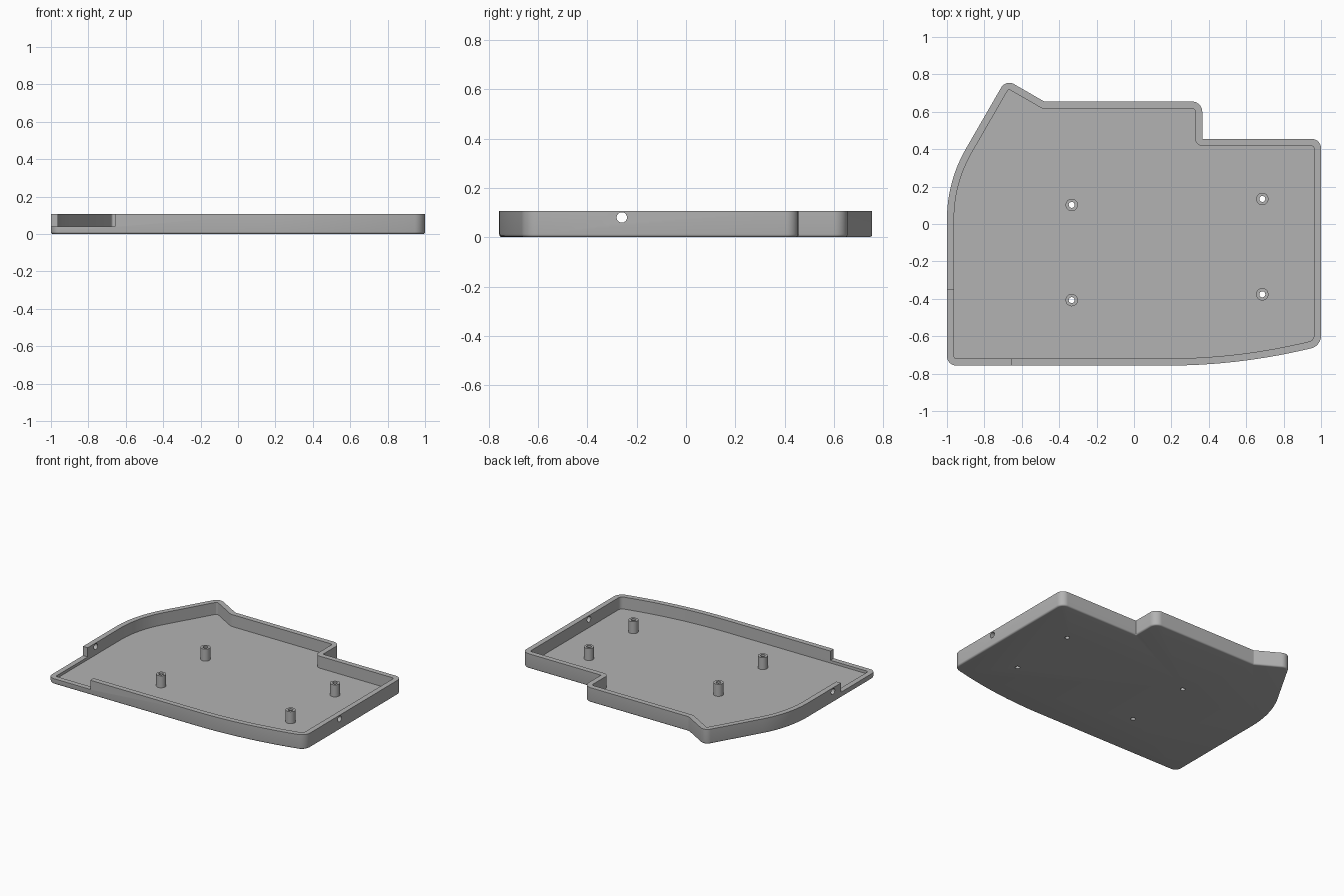
import bpy, bmesh, math
from mathutils import Vector

cube = bpy.data.objects.get("Cube")
if cube:
    bpy.data.objects.remove(cube, do_unlink=True)

HEIGHT, FLOOR, WALL = 0.107, 0.02, 0.038
HOLE_R, POST_R = 0.016, 0.033

grey = bpy.data.materials.new("light grey")
grey.use_nodes = True
COLOUR = (0.45, 0.45, 0.45, 1)
grey.diffuse_color = COLOUR
grey.node_tree.nodes["Principled BSDF"].inputs["Base Color"].default_value = COLOUR

# Tray outline, counter-clockwise: corner x, y and fillet radius
CORNERS = [(-1, -0.757, 0.05), (0.54, -0.757, 3.24), (1, -0.653, 0.07),
           (1, 0.455, 0.05), (0.365, 0.455, 0.002), (0.365, 0.655, 0.055),
           (-0.48, 0.655, 0.002), (-0.685, 0.773, 0.05), (-1, 0.227, 0.75)]


def outline(inset, steps=12):
    """Filleted outline moved inwards; every inset has the same point count."""
    pts = []
    for i, (x, y, r) in enumerate(CORNERS):
        p = Vector((x, y))
        a = (p - Vector(CORNERS[i - 1][:2])).normalized()
        b = (Vector(CORNERS[(i + 1) % len(CORNERS)][:2]) - p).normalized()
        na, nb = Vector((-a.y, a.x)), Vector((-b.y, b.x))
        turn = math.atan2(a.x * b.y - a.y * b.x, a.dot(b))
        side = 1 if turn > 0 else -1
        centre = p + (na + nb) * (side * r / (1 + na.dot(nb)))
        radius = max(r - side * inset, 0.001)
        start = math.atan2(-na.y * side, -na.x * side)
        for k in range(steps + 1):
            t = start + turn * k / steps
            pts.append((centre.x + radius * math.cos(t), centre.y + radius * math.sin(t)))
    return pts


def loft(name, rings, closed=False):
    """Joins rings of (points, z); closed makes a tube, otherwise ends are capped."""
    bm = bmesh.new()
    loops = [[bm.verts.new((x, y, z)) for x, y in pts] for pts, z in rings]
    pairs = list(zip(loops, loops[1:]))
    if closed:
        pairs.append((loops[-1], loops[0]))
    else:
        bm.faces.new(loops[0][::-1])
        bm.faces.new(loops[-1])
    for lo, hi in pairs:
        n = len(lo)
        for i in range(n):
            j = (i + 1) % n
            bm.faces.new((lo[i], lo[j], hi[j], hi[i]))
    bmesh.ops.recalc_face_normals(bm, faces=bm.faces)
    mesh = bpy.data.meshes.new(name)
    bm.to_mesh(mesh)
    bm.free()
    mesh.materials.append(grey)
    obj = bpy.data.objects.new(name, mesh)
    bpy.context.collection.objects.link(obj)
    return obj


def circle(x, y, r, n=32):
    return [(x + r * math.cos(math.tau * k / n), y + r * math.sin(math.tau * k / n))
            for k in range(n)]


def select(obj):
    bpy.ops.object.select_all(action='DESELECT')
    obj.select_set(True)
    bpy.context.view_layer.objects.active = obj


def cut(obj, cutter):
    cutter.hide_render = True
    mod = obj.modifiers.new("cut", 'BOOLEAN')
    mod.operation, mod.solver, mod.object = 'DIFFERENCE', 'EXACT', cutter
    select(obj)
    bpy.ops.object.modifier_apply(modifier=mod.name)
    bpy.data.objects.remove(cutter, do_unlink=True)


# Tray: rounded lower edge, outer wall, rim, inner wall and floor
R = 0.012
profile = [(R * (1 - math.sin(t)), R * (1 - math.cos(t)))
           for t in (math.pi / 2 * k / 4 for k in range(5))]
profile += [(0, HEIGHT), (WALL, HEIGHT), (WALL, FLOOR)]
tray = loft("tray", [(outline(i), z) for i, z in profile])

# Lowered wall at the front corner
box = [(-1.1, -0.9), (-0.658, -0.9), (-0.658, -0.352), (-1.1, -0.352)]
cut(tray, loft("corner_cutter", [(box, 0.04), (box, 0.2)]))

# Round hole through both side walls
rod = loft("side_hole_cutter", [(circle(0, 0, 0.021), -1.2), (circle(0, 0, 0.021), 1.2)])
rod.rotation_euler = (0, math.pi / 2, 0)
rod.location = (0, -0.26, 0.08)
cut(tray, rod)

# Hollow mounting posts, drilled through the floor
for i, (x, y) in enumerate([(-0.333, 0.102), (-0.333, -0.407),
                            (0.686, 0.134), (0.686, -0.376)]):
    bore, skin = circle(x, y, HOLE_R), circle(x, y, POST_R)
    cut(tray, loft("bore_cutter", [(bore, -0.1), (bore, 0.2)]))
    post = loft(f"mounting_post_{i + 1}",
                [(skin, FLOOR), (skin, HEIGHT), (bore, HEIGHT), (bore, FLOOR)], closed=True)
    select(post)
    bpy.ops.object.shade_smooth_by_angle(angle=math.radians(30))

select(tray)
bpy.ops.object.shade_smooth_by_angle(angle=math.radians(30))
